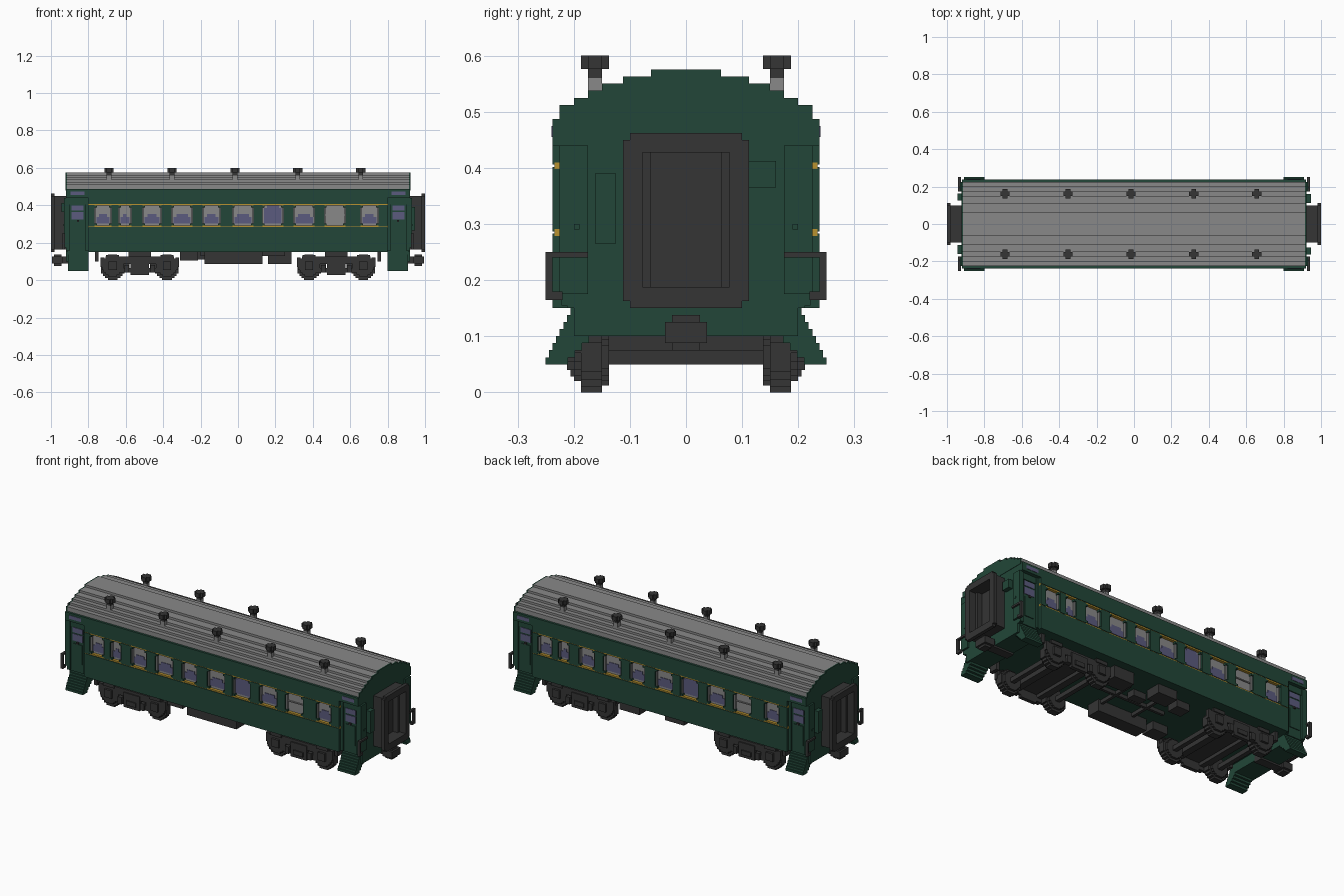
import bpy, bmesh
from mathutils import Vector

if "Cube" in bpy.data.objects:
    bpy.data.objects.remove(bpy.data.objects["Cube"])


def material(name, rgb):
    m = bpy.data.materials.new(name)
    m.use_nodes = True
    m.diffuse_color = (*rgb, 1)
    b = m.node_tree.nodes["Principled BSDF"]
    b.inputs["Base Color"].default_value = (*rgb, 1)
    b.inputs["Roughness"].default_value = 0.8
    return m


GREEN = material("dark green paint", (0.016, 0.062, 0.040))
GREY = material("roof grey", (0.25, 0.25, 0.25))
DARK = material("charcoal metal", (0.035, 0.035, 0.035))
BLUE = material("violet blue glass", (0.105, 0.105, 0.21))
GOLD = material("gold trim", (0.48, 0.29, 0.03))


# A box is (x0, x1, y0, y1, z0, z1); a part is one mesh of boxes
def part(name, boxes, mat):
    bm = bmesh.new()
    for x0, x1, y0, y1, z0, z1 in boxes:
        lo, size = Vector((x0, y0, z0)), Vector((x1 - x0, y1 - y0, z1 - z0))
        for v in bmesh.ops.create_cube(bm, size=1)["verts"]:
            v.co = lo + (v.co + Vector((.5, .5, .5))) * size
    me = bpy.data.meshes.new(name)
    bm.to_mesh(me)
    bm.free()
    me.materials.append(mat)
    ob = bpy.data.objects.new(name, me)
    bpy.context.collection.objects.link(ob)
    return ob


def turn(bs):      # add a copy turned half way round
    return bs + [(-b[1], -b[0], -b[3], -b[2], b[4], b[5]) for b in bs]


def mir_y(bs):     # add a copy mirrored front to back
    return bs + [(b[0], b[1], -b[3], -b[2], b[4], b[5]) for b in bs]


def mir_x(bs):     # add a copy mirrored left to right
    return bs + [(-b[1], -b[0], b[2], b[3], b[4], b[5]) for b in bs]


def four(bs):
    return mir_x(mir_y(bs))


def disc(x, z, r, y0, y1):   # stepped round block lying along y
    return [(x - r * a, x + r * a, y0, y1, z - r * b, z + r * b)
            for a, b in ((.42, 1), (.65, .84), (.84, .65), (1, .42))]


# --- Body core and walls with window openings (front wall, then turned) ---
SILL, HEAD = .291, .398
windows = [(-.767, -.676), (-.639, -.57), (-.51, -.41), (-.355, -.243), (-.19, -.094),
           (-.03, .083), (.13, .243), (.297, .41), (.462, .575), (.655, .75)]
part("body_core", [(-.92, .92, -.2125, .2125, .15, .4875)], GREEN)
wall = [(-.8, .8, -.2375, -.21, .15, .283), (-.8, .8, -.2375, -.21, .406, .4875)]
edge = -.8
for a, b in windows + [(.8, .8)]:
    wall.append((edge, a, -.2375, -.21, .287, .402))
    edge = b
part("side_walls", turn(wall), GREEN)
part("trim_rails", mir_y([(-.801, .801, -.234, -.21, .279, SILL),
                          (-.801, .801, -.234, -.21, HEAD, .410)]), GOLD)

# --- Windows: grey blind and frame, glass below ---
blinds, glass, corners, bars = [], [], [], []
for i, (a, b) in enumerate(windows):
    blinds.append((a, b, -.218, -.21, SILL, HEAD))
    for x0, x1 in ((a, a + .0125), (b - .0125, b)):
        for z0, z1 in ((SILL, SILL + .011), (HEAD - .011, HEAD)):
            corners.append((x0, x1, -.2365, -.21, z0, z1))
    blinds += [(a, a + .008, -.228, -.21, SILL, HEAD), (b - .008, b, -.228, -.21, SILL, HEAD)]
    bars.append((a + .008, b - .008, -.224, -.21, .345, .351))
    if i != 8:
        top = .385 if i == 6 else .338
        glass += [(a + .010, b - .010, -.221, -.212, .303, top),
                  (a + .025, b - .025, -.221, -.212, .303, top + .015)]
        bars.pop()
part("window_blinds", turn(blinds), GREY)
part("window_glass", turn(glass), BLUE)
part("window_corners", turn(corners), GREEN)
part("window_bars", turn(bars), GREY)

# --- Roof: stepped layers, green end boards ---
steps = [(.225, .4875, .5125), (.2, .5125, .525), (.175, .525, .5375),
         (.15, .5375, .55), (.1125, .55, .5625), (.0625, .5625, .575)]
part("roof", [(-.915, .915, -h, h, .48, z1) for h, z0, z1 in steps], GREY)
part("roof_ends", mir_x([(.915, .922, -h, h, .48, z1) for h, z0, z1 in steps]), GREEN)

# --- Roof vents ---
stems, caps = [], []
for x in (-.69, -.353, -.016, .32, .657):
    stems.append((x - .0125, x + .0125, .15, .175, .525, .56))
    caps += [(x - .0125, x + .0125, .15, .175, .56, .576),
             (x - .025, x + .025, .15, .175, .576, .6),
             (x - .0125, x + .0125, .1375, .1875, .576, .6)]
part("vent_stems", mir_y(stems), GREY)
part("vent_caps", mir_y(caps), DARK)

# --- Entrance ends ---
part("entrance_heads", four([(.8, .92, .2, .2375, .44, .4875)]), GREEN)
part("entrance_doors", four([
    (.8, .815, .21, .222, .155, .44), (.9, .92, .21, .222, .155, .44),
    (.828, .888, .21, .217, .2, .31), (.815, .9, .21, .217, .405, .44)]), GREEN)
part("entrance_glass", four([(.825, .89, .21, .2155, .372, .4),
                             (.825, .89, .21, .2155, .325, .364),
                             (.82, .895, .236, .2395, .455, .475)]), BLUE)
part("door_handles", four([(.85, .862, .21, .222, .312, .322)]), DARK)
part("corner_panels", four([(.915, .93, .175, .225, .175, .44),
                            (.928, .934, .19, .2, .29, .3)]), GREEN)
part("end_boxes", turn([(.915, .945, .1125, .16, .365, .4125),
                        (.915, .945, -.1625, -.125, .265, .39)]), GREEN)
part("grab_handles", four([(.925, .94, .175, .25, .24, .25),
                           (.925, .94, .238, .25, .165, .25),
                           (.925, .94, .22, .25, .165, .18)]), DARK)

# --- Entrance stairs and end beams ---
stairs = []
for i in range(8):
    outer, z = .25 - .00625 * i, .05 + .0125 * i
    stairs.append((.8, .91, outer - .04 - .006 * i, outer, z, z + .0125))
part("entrance_stairs", four(stairs), GREEN)
part("end_beams", mir_x([(.8, .92, -.2, .2, .1, .155)]), GREEN)

# --- Gangways: hollow tunnel with a wider outer flange ---
tunnel = [(.915, .93, -.1, .1, .165, .45),
          (.92, .985, -.1, .1, .165, .1875), (.92, .985, -.1, .1, .4275, .45),
          (.98, 1, -.1125, .1125, .1625, .1875), (.98, 1, -.1, .1, .15, .1625),
          (.98, 1, -.1125, .1125, .4275, .45), (.98, 1, -.1, .1, .45, .4625)]
tunnel += mir_y([(.92, .985, .0775, .1, .165, .45),
                 (.98, 1, .0775, .1125, .1625, .45),
                 (.93, .96, .0625, .08, .1875, .4275)])
part("gangways", mir_x(tunnel), DARK)

# --- Couplers ---
part("couplers", mir_x([(.8, .95, -.025, .025, .09, .125),
                        (.935, .995, -.0375, .0375, .0875, .125),
                        (.945, .985, -.025, .025, .075, .1375)]), DARK)

# --- Bogies: wheels, axles, side frames ---
wheels, frames, cross = [], [], []
for cx in (-.525, .525):
    for s in (-1, 1):
        wx = cx + s * .145
        wheels += disc(wx, .0625, .0625, .15, .1875) + disc(wx, .0625, .05, .1375, .15)
        frames += disc(wx, .078, .058, .185, .2)
        frames += [(wx - .022, wx + .022, .2, .2125, .055, .1),
                   (wx - .035, wx + .035, .19, .206, .115, .135),
                   (cx + s * .19, cx + s * .21, .18, .2, .07, .12),
                   (cx + s * .07 - .012, cx + s * .07 + .012, .19, .2125, .04, .08)]
        cross += [(wx - .0125, wx + .0125, -.15, .15, .05, .075),
                  (cx + s * .075 - .02, cx + s * .075 + .02, -.19, .19, .06, .1)]
    frames += [(cx - .11, cx + .11, .185, .2, .04, .065),
               (cx - .17, cx + .17, .185, .2, .085, .125),
               (cx - .05, cx + .05, .185, .206, .028, .11),
               (cx - .03, cx + .03, .2, .2125, .045, .07)]
    cross += [(cx - .05, cx + .05, -.19, .19, .075, .1125),
              (cx - .06, cx + .06, -.11, .11, .1, .155)]
# keep frame boxes the right way round
frames = [(min(b[0], b[1]), max(b[0], b[1]), *b[2:]) for b in frames]
part("bogie_wheels", mir_y(wheels), DARK)
part("bogie_frames", mir_y(frames), DARK)
part("bogie_crossbeams", cross, DARK)

# --- Underfloor equipment ---
part("battery_box", [(-.18, .13, -.2, -.12, .085, .152)], DARK)
part("equipment_boxes", [(-.31, -.215, -.19, -.11, .105, .152),
                         (.16, .285, .1, .19, .085, .152),
                         (-.12, .0, .1, .19, .1, .152),
                         (-.02, .06, .02, .07, .115, .152),
                         (-.25, -.17, .06, .13, .11, .152)], DARK)
part("brake_pipes", [(-.2, .25, -.02, -.005, .13, .152), (-.1, -.085, -.12, .1, .13, .152),
                     (.1, .115, -.12, .1, .13, .152)], DARK)
part("floor_brackets", four([(.745, .765, .15, .2, .1, .152)]), DARK)
